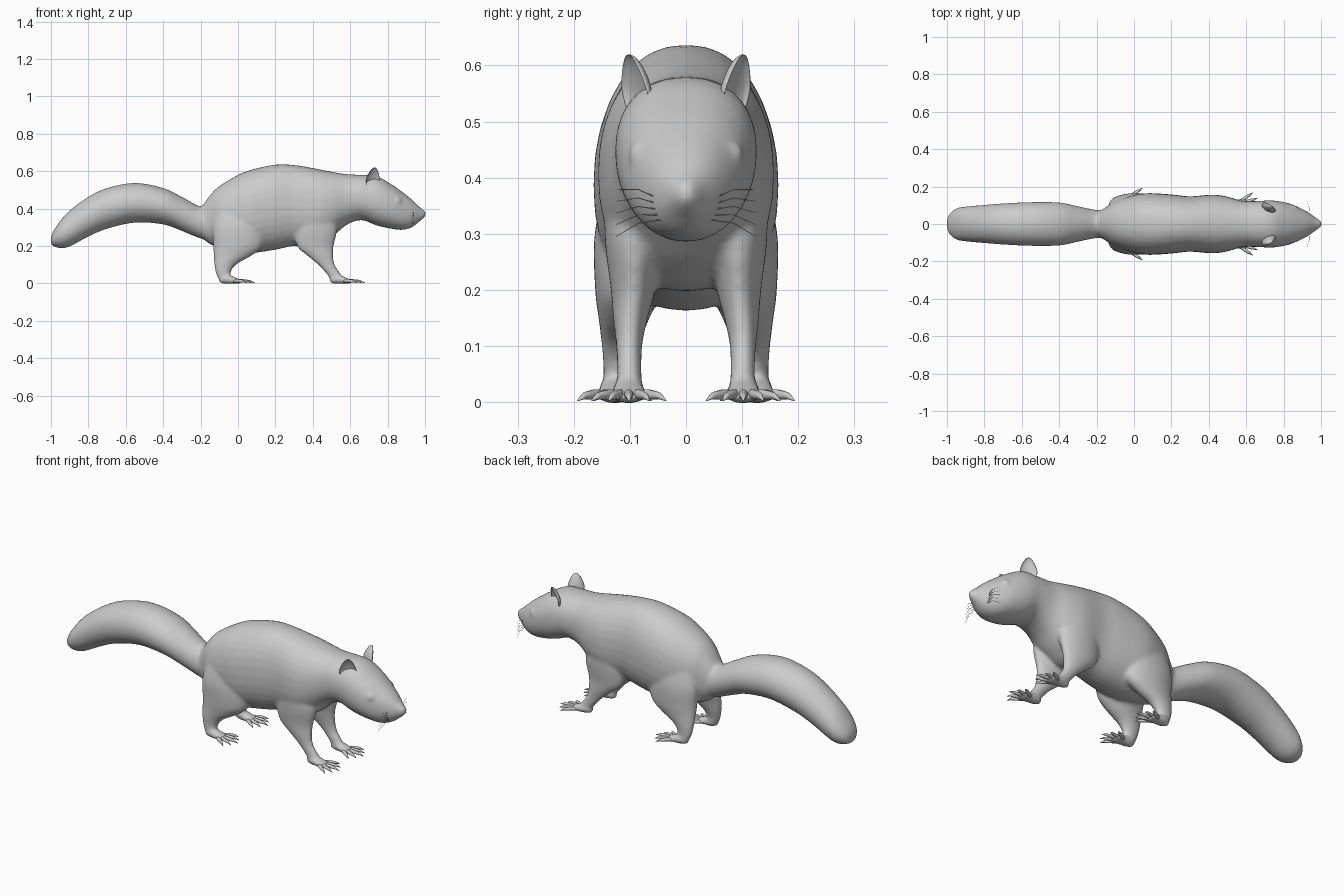
import bpy, bmesh, math
from mathutils import Vector, Matrix

cube = bpy.data.objects.get("Cube")
if cube:
    bpy.data.objects.remove(cube, do_unlink=True)

fur = bpy.data.materials.new("plain_grey")
fur.use_nodes = True
grey = (0.6, 0.6, 0.6, 1)
fur.diffuse_color = grey
fur.node_tree.nodes["Principled BSDF"].inputs["Base Color"].default_value = grey


def finish(bm, name):
    """Turn a bmesh into a smooth shaded object and make it active."""
    bmesh.ops.recalc_face_normals(bm, faces=bm.faces)
    for face in bm.faces:
        face.smooth = True
    mesh = bpy.data.meshes.new(name)
    bm.to_mesh(mesh)
    bm.free()
    mesh.materials.append(fur)
    obj = bpy.data.objects.new(name, mesh)
    bpy.context.collection.objects.link(obj)
    bpy.ops.object.select_all(action='DESELECT')
    obj.select_set(True)
    bpy.context.view_layer.objects.active = obj
    return obj


def smooth_stations(stations, steps=5):
    """Catmull-Rom interpolation of every column of a station table."""
    out = []
    last = len(stations) - 1
    for i in range(last):
        near = [stations[min(max(i + k, 0), last)] for k in (-1, 0, 1, 2)]
        for s in range(steps):
            t = s / steps
            out.append([b + 0.5 * t * (c - a + t * (2 * a - 5 * b + 4 * c - d
                        + t * (3 * (b - c) + d - a))) for a, b, c, d in zip(*near)])
    out.append(list(stations[last]))
    return out


def skin(bm, rings):
    """Join rings of points with quads and cap both ends."""
    rings = [[bm.verts.new(p) for p in ring] for ring in rings]
    n = len(rings[0])
    for a, b in zip(rings, rings[1:]):
        for i in range(n):
            j = (i + 1) % n
            bm.faces.new((a[i], a[j], b[j], b[i]))
    bm.faces.new(rings[0])
    bm.faces.new(rings[-1])


def power(v, e):
    return math.copysign(abs(v) ** e, v)


def loft(bm, stations, place, roundness=1.0, sides=32):
    """Loft (position, low a, high a, low b, high b) rounded sections."""
    rings = []
    for t, a0, a1, b0, b1 in smooth_stations(stations):
        ring = []
        for i in range(sides):
            ang = math.tau * i / sides
            a = (a0 + a1) / 2 + (a1 - a0) / 2 * power(math.sin(ang), roundness)
            b = (b0 + b1) / 2 + (b1 - b0) / 2 * power(math.cos(ang), roundness)
            ring.append(place(t, a, b))
        rings.append(ring)
    skin(bm, rings)


def tube(bm, points, radii, sides=10):
    """Tapered round tube through the points."""
    points = [Vector(p) for p in points]
    rings = []
    for i, p in enumerate(points):
        along = points[min(i + 1, len(points) - 1)] - points[max(i - 1, 0)]
        turn = along.to_track_quat('Z', 'Y')
        rings.append([p + turn @ Vector((math.cos(math.tau * k / sides),
                      math.sin(math.tau * k / sides), 0)) * radii[i] for k in range(sides)])
    skin(bm, rings)


def along_x(side):
    return lambda t, a, b: (t, b * side, a)


def along_z(side):
    return lambda t, a, b: (a, b * side, t)


def centred(table):
    return [(x, lo, hi, -w, w) for x, lo, hi, w in table]


# Section tables: x, underside, top, half width
tail = centred([
    (-1, .21, .24, .015), (-.99, .2, .275, .05), (-.95, .188, .335, .083),
    (-.9, .197, .39, .093), (-.8, .25, .463, .102), (-.7, .292, .51, .11),
    (-.55, .325, .537, .117), (-.4, .315, .51, .115), (-.3, .28, .463, .095),
    (-.2, .24, .41, .075), (-.1, .22, .4, .07)])
torso = centred([
    (-.2, .25, .4, .06), (-.15, .21, .47, .09), (-.1, .19, .52, .122),
    (0, .17, .58, .155), (.08, .163, .61, .165), (.2, .18, .635, .158),
    (.3, .2, .633, .148), (.42, .2, .613, .157), (.5, .245, .597, .146),
    (.58, .312, .584, .124), (.66, .338, .58, .123), (.74, .31, .574, .126),
    (.82, .292, .53, .113), (.88, .286, .488, .09), (.93, .3, .448, .064),
    (.97, .33, .41, .036), (.995, .35, .392, .018), (1.004, .362, .38, .007)])

# Leg tables: z, rear x, front x, inner y, outer y
hind_leg = [
    (.4, -.11, .12, .05, .14), (.3, -.135, .14, .04, .163), (.2, -.133, .13, .045, .162),
    (.15, -.13, .075, .065, .156), (.1, -.127, -.01, .085, .15),
    (.05, -.117, -.04, .1, .147), (.015, -.1, -.02, .102, .15), (-.002, -.08, -.03, .112, .14)]
front_leg = [
    (.42, .32, .5, .05, .14), (.3, .3, .53, .04, .145), (.2, .315, .512, .055, .134),
    (.15, .368, .51, .068, .13), (.1, .428, .518, .078, .125),
    (.05, .474, .55, .079, .123), (.015, .5, .58, .078, .126), (-.002, .52, .57, .088, .115)]
# Foot table: x from heel, underside, top, inner and outer offset from the centre
foot = [
    (0, .004, .03, -.015, .015), (.03, -.002, .048, -.026, .026),
    (.07, -.002, .038, -.031, .031), (.1, -.001, .025, -.036, .036),
    (.12, .002, .016, -.03, .03)]
feet = [("hind", hind_leg, -.1, .127), ("front", front_leg, .49, .102)]

# Body, tail, legs and feet merged into one soft skin
bm = bmesh.new()
loft(bm, tail, along_x(1))
loft(bm, torso, along_x(1), 0.9)
for side in (1, -1):
    for name, leg, heel, y in feet:
        loft(bm, leg, along_z(side))
        loft(bm, [(heel + x, lo, hi, y + b0, y + b1) for x, lo, hi, b0, b1 in foot],
             along_x(side))
    # Closed eyelid bump
    bmesh.ops.create_uvsphere(bm, u_segments=16, v_segments=10, radius=.024,
                              matrix=Matrix.Translation((.85, .08 * side, .44)))
body = finish(bm, "body")
remesh = body.modifiers.new("merge", 'REMESH')
remesh.mode = 'VOXEL'
remesh.voxel_size = 0.008
remesh.use_smooth_shade = True
soften = body.modifiers.new("soften", 'SMOOTH')
soften.factor = 0.5
soften.iterations = 8
for modifier in ("merge", "soften"):
    bpy.ops.object.modifier_apply(modifier=modifier)

for side, label in ((1, "left"), (-1, "right")):
    # Five fanned toes with claws on each foot
    for name, leg, heel, y in feet:
        bm = bmesh.new()
        for k in range(-2, 3):
            fan = math.radians(17 * k)
            reach = .082 - .007 * abs(k)
            start = Vector((heel + .108 - .009 * abs(k), (y + .014 * k) * side, 0))
            way = Vector((math.cos(fan), math.sin(fan) * side, 0))
            heights = (.013, .014, .012, .011, .003)
            spots = (-.02, .2 * reach, .5 * reach, .7 * reach, reach)
            tube(bm, [start + way * s + Vector((0, 0, h)) for s, h in zip(spots, heights)],
                 (.009, .009, .008, .006, .001))
        finish(bm, f"{label}_{name}_toes")

    # Cupped ear opening forwards and outwards
    bm = bmesh.new()
    bmesh.ops.create_uvsphere(bm, u_segments=28, v_segments=18, radius=1)
    up = Vector((.15, .17, 1)).normalized()
    across = Vector((.8, -.5, 0))
    across = (across - up * across.dot(up)).normalized()
    out = up.cross(across)
    for v in bm.verts:
        x, d, z = v.co
        wide = .042 * (1 - .3 * max(z, 0))
        deep = .026 * (-.6 * d if d > 0 else d)
        p = Vector((.722, .092, .554)) + across * x * wide + out * deep + up * z * .067
        v.co = (p.x, p.y * side, p.z)
    finish(bm, f"{label}_ear")

    # Whiskers
    bm = bmesh.new()
    for k in range(5):
        z = .325 + .009 * k
        tube(bm, [(.935, .045 * side, z), (.937, .085 * side, z + .006 * (k - 1)),
                  (.925, .125 * side, z + .012 * (k - 2.5))], (.0011, .0009, .0004), 5)
    finish(bm, f"{label}_whiskers")
